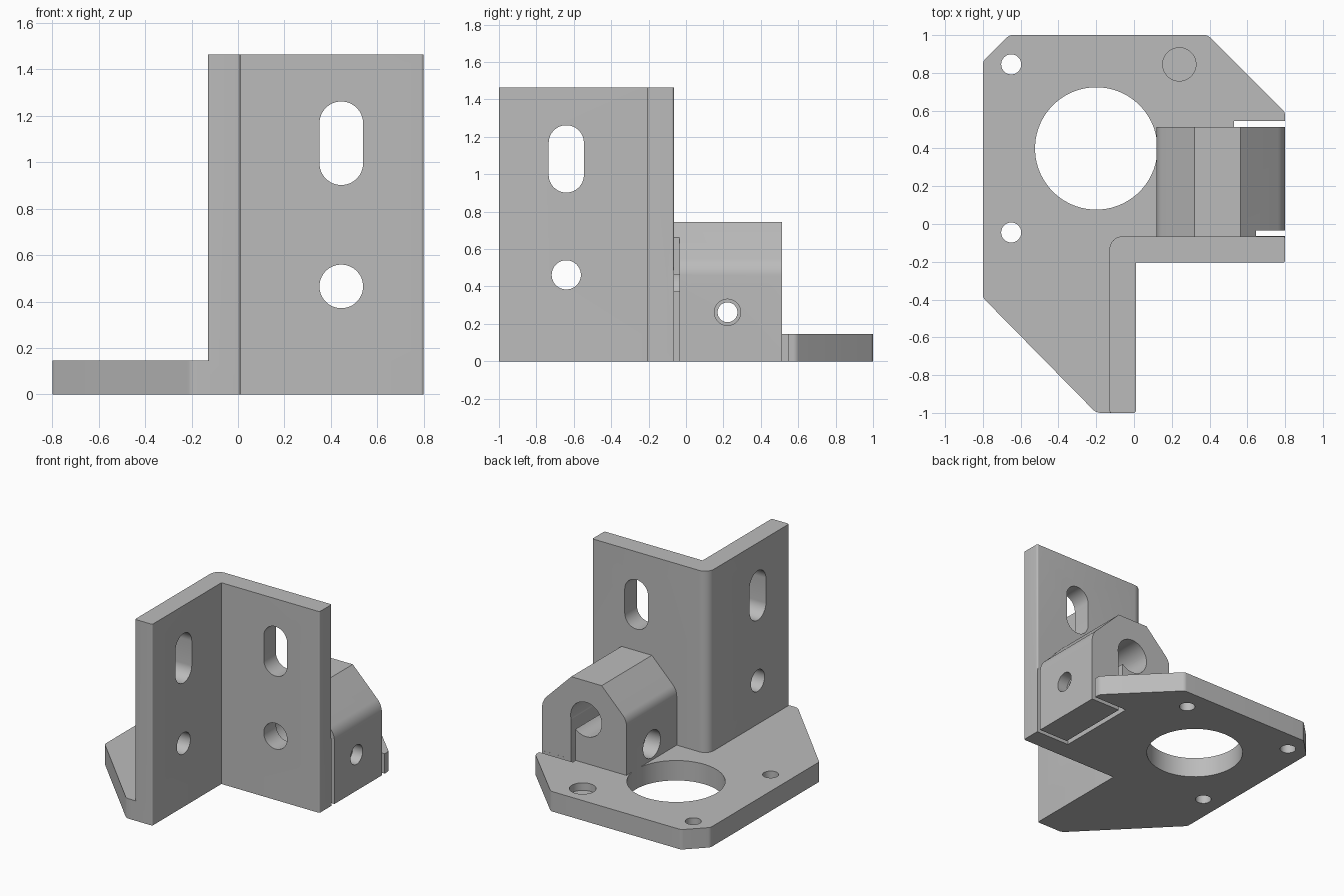
import bpy, math
from mathutils import Vector

cube = bpy.data.objects.get("Cube")
if cube:
    bpy.data.objects.remove(cube)

grey = bpy.data.materials.new("plain_grey")
grey.use_nodes = True
grey.diffuse_color = (0.5, 0.5, 0.5, 1)
grey.node_tree.nodes["Principled BSDF"].inputs["Base Color"].default_value = (0.5, 0.5, 0.5, 1)


def rounded(corners):
    """Polygon from (u, v, radius) corners, each filleted by its radius."""
    out, n = [], len(corners)
    for i, (u, v, r) in enumerate(corners):
        p = Vector((u, v))
        if r == 0:
            out.append(p)
            continue
        a = (Vector(corners[i - 1][:2]) - p).normalized()
        b = (Vector(corners[(i + 1) % n][:2]) - p).normalized()
        half = a.angle(b) / 2
        centre = p + (a + b).normalized() * r / math.sin(half)
        t = r / math.tan(half)
        start, end = p + a * t - centre, p + b * t - centre
        sweep = start.angle_signed(end)
        for k in range(9):
            w = -sweep * k / 8
            c, s = math.cos(w), math.sin(w)
            out.append(centre + Vector((start.x * c - start.y * s, start.x * s + start.y * c)))
    return out


def slot(u, v, r, stretch=0):
    """Circle, or upright slot when stretched."""
    pts = []
    for k in range(64):
        a = 2 * math.pi * (k + 0.5) / 64
        pts.append((u + r * math.cos(a), v + r * math.sin(a) + math.copysign(stretch, math.sin(a))))
    return pts


def rect(u0, u1, v0, v1):
    return [(u0, v0), (u1, v0), (u1, v1), (u0, v1)]


def prism(name, pts, axis, lo, hi):
    """Extrude a profile along an axis between lo and hi."""
    place = {"X": lambda u, v, w: (w, u, v),
             "Y": lambda u, v, w: (u, w, v),
             "Z": lambda u, v, w: (u, v, w)}[axis]
    n = len(pts)
    verts = [place(p[0], p[1], w) for w in (lo, hi) for p in pts]
    faces = [list(range(n))[::-1], list(range(n, 2 * n))]
    faces += [[i, (i + 1) % n, n + (i + 1) % n, n + i] for i in range(n)]
    if axis == "Y":
        faces = [f[::-1] for f in faces]
    mesh = bpy.data.meshes.new(name)
    mesh.from_pydata(verts, [], faces)
    mesh.materials.append(grey)
    obj = bpy.data.objects.new(name, mesh)
    bpy.context.collection.objects.link(obj)
    return obj


def combine(target, other, operation):
    bpy.context.view_layer.objects.active = target
    mod = target.modifiers.new("combine", "BOOLEAN")
    mod.operation, mod.solver, mod.object = operation, "EXACT", other
    bpy.ops.object.modifier_apply(modifier=mod.name)
    bpy.data.objects.remove(other)


# Base plate with clipped corners
R = 0.04
bracket = prism("motor_bracket", rounded([
    (-0.8, -0.39, R), (-0.2, -1, 0.06), (0.01, -1, 0.012), (0.01, -0.205, 0),
    (0.8, -0.205, 0.012), (0.8, 0.59, R), (0.39, 1, R), (-0.66, 1, R), (-0.8, 0.86, R)]),
    "Z", 0, 0.145)

# Upright L-shaped wall
wall = prism("corner_wall", rounded([
    (-0.13, -1, 0.012), (0.01, -1, 0.012), (0.01, -0.205, 0), (0.8, -0.205, 0.012),
    (0.8, -0.065, 0.012), (-0.13, -0.065, 0.07)]), "Z", 0.08, 1.465)

# Rod clamp block
block = prism("clamp_block", rounded([
    (0.12, 0.05, 0), (0.8, 0.05, 0), (0.8, 0.51, 0.13), (0.565, 0.745, 0),
    (0.32, 0.745, 0), (0.12, 0.545, 0.1)]), "Y", -0.1, 0.513)
for part in (wall, block):
    combine(bracket, part, "UNION")

cuts = [
    # Plate: motor opening, screw holes, counterbore
    (slot(-0.2, 0.4, 0.324), "Z", -0.1, 0.3),
    (slot(-0.65, 0.845, 0.053), "Z", -0.1, 0.3),
    (slot(-0.65, -0.045, 0.053), "Z", -0.1, 0.3),
    (slot(0.24, 0.845, 0.053), "Z", -0.1, 0.3),
    (slot(0.24, 0.845, 0.088), "Z", 0.09, 0.3),
    # Wall: slots and round holes
    (slot(0.445, 1.082, 0.094, 0.086), "Y", -0.3, 0.05),
    (slot(-0.64, 1.082, 0.094, 0.086), "X", -0.3, 0.1),
    (slot(0.445, 0.465, 0.094), "Y", -0.3, 0.05),
    (slot(-0.64, 0.462, 0.078), "X", -0.3, 0.1),
    # Clamp: rod bore, and slits freeing the jaw on three sides
    (slot(0.445, 0.465, 0.125), "Y", -0.063, 0.7),
    (rect(0.53, 0.566, -0.1, 0.465), "Y", -0.0645, 0.545),
    (rect(0.53, 0.9, -0.1, 0.3), "Y", 0.5135, 0.545),
    (rect(0.53, 0.9, -0.1, 0.465), "Y", -0.0645, -0.034),
    (rect(0.647, 0.9, 0.4, 0.9), "Y", -0.0645, -0.034),
    # Clamp screw: shank, jaw clearance, head recess
    (slot(0.222, 0.262, 0.053), "X", 0.05, 0.9),
    (slot(0.222, 0.262, 0.07), "X", 0.72, 0.9),
    (slot(0.222, 0.262, 0.1), "X", 0.05, 0.24),
]
for pts, axis, lo, hi in cuts:
    combine(bracket, prism("cutter", pts, axis, lo, hi), "DIFFERENCE")

bpy.ops.object.select_all(action="DESELECT")
bracket.select_set(True)
bpy.context.view_layer.objects.active = bracket
bpy.ops.object.shade_smooth_by_angle(angle=math.radians(30))
